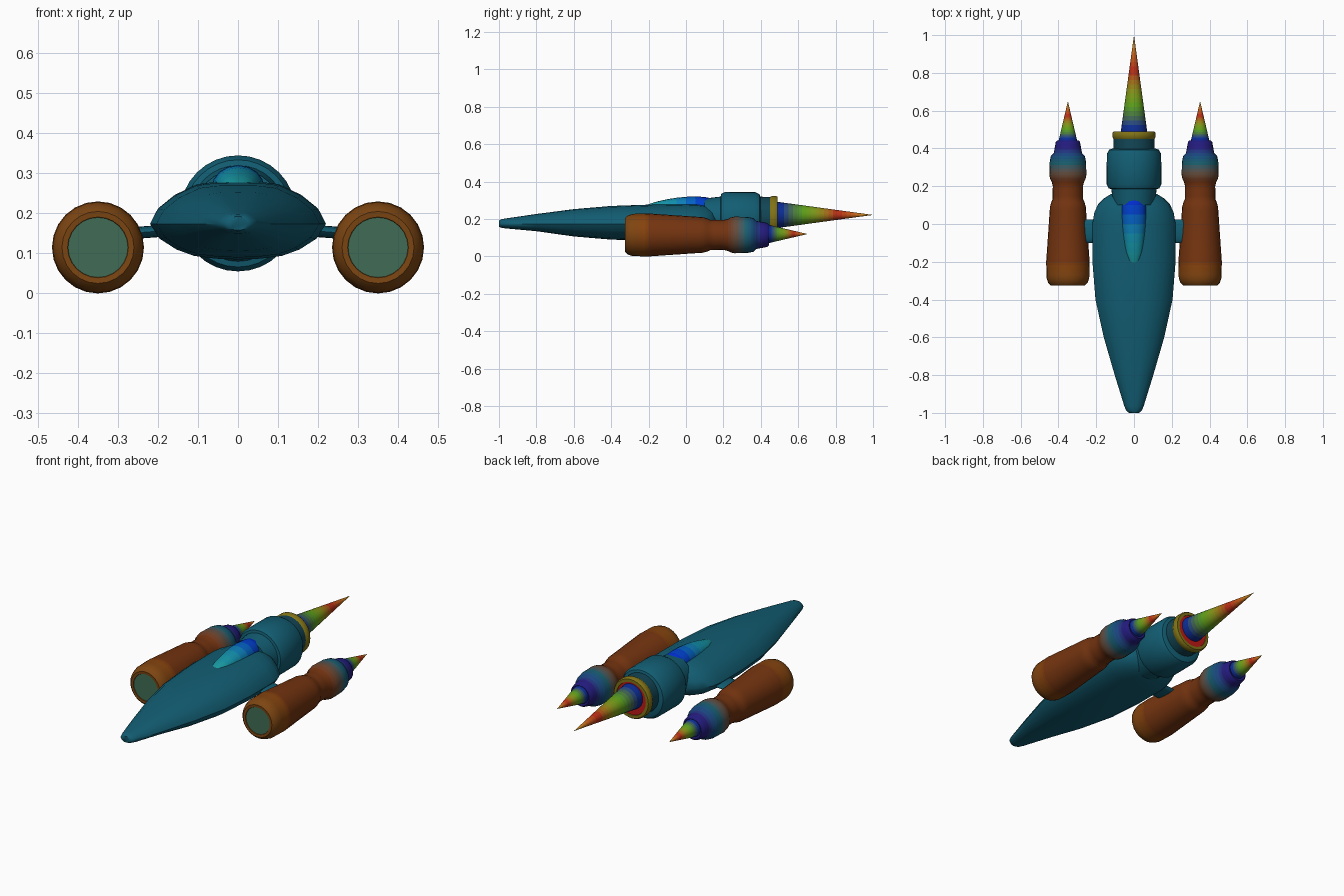
import bpy, bmesh
from math import sin, cos, pi, ceil

if "Cube" in bpy.data.objects:
    bpy.data.objects.remove(bpy.data.objects["Cube"])

TEAL = (0.006, 0.11, 0.17)
mats = {}


def material(rgb):
    key = tuple(round(c, 3) for c in rgb)
    if key not in mats:
        mats[key] = bpy.data.materials.new("paint")
        mats[key].diffuse_color = (*key, 1)
    return mats[key]


def gradient(stops, y):
    """Colour at y from a list of (y, rgb) stops."""
    if y <= stops[0][0]:
        return stops[0][1]
    for (a, ca), (b, cb) in zip(stops, stops[1:]):
        if y <= b:
            t = (y - a) / (b - a)
            return tuple(p + (q - p) * t for p, q in zip(ca, cb))
    return stops[-1][1]


def loft(name, rings, stops, angle=40):
    """Skin rings of points; each band is coloured by its mean y."""
    bm = bmesh.new()
    loops = [[bm.verts.new(p) for p in r] for r in rings]
    used = []

    def paint(face, y):
        m = material(gradient(stops, y))
        if m not in used:
            used.append(m)
        face.material_index = used.index(m)

    n = len(rings[0])
    for k in range(len(rings) - 1):
        y = (rings[k][0][1] + rings[k + 1][0][1]) / 2
        for i in range(n):
            j = (i + 1) % n
            paint(bm.faces.new((loops[k][i], loops[k][j], loops[k + 1][j], loops[k + 1][i])), y)
    for k in (0, -1):
        paint(bm.faces.new(loops[k]), rings[k][0][1])
    bmesh.ops.remove_doubles(bm, verts=bm.verts, dist=1e-5)
    bmesh.ops.recalc_face_normals(bm, faces=bm.faces)
    mesh = bpy.data.meshes.new(name)
    bm.to_mesh(mesh)
    bm.free()
    for m in used:
        mesh.materials.append(m)
    ob = bpy.data.objects.new(name, mesh)
    bpy.context.collection.objects.link(ob)
    bpy.ops.object.select_all(action='DESELECT')
    ob.select_set(True)
    bpy.context.view_layer.objects.active = ob
    bpy.ops.object.shade_smooth_by_angle(angle=angle * pi / 180)
    return ob


def lathe(name, profile, x, z, stops, n=24, step=0.02):
    """Turn a (y, r) profile about an axis along y; extra rings carry gradients."""
    pts = [profile[0]]
    for (ya, ra), (yb, rb) in zip(profile, profile[1:]):
        k = max(1, ceil(abs(yb - ya) / step)) if len(stops) > 1 else 1
        pts += [(ya + (yb - ya) * i / k, ra + (rb - ra) * i / k) for i in range(1, k + 1)]
    rings = [[(x + max(r, 1e-4) * cos(2 * pi * i / n), y, z + max(r, 1e-4) * sin(2 * pi * i / n))
              for i in range(n)] for y, r in pts]
    return loft(name, rings, stops)


# fuselage: flattened section scaled along the length (y, half width, bottom, top)
half = [(0, 1), (0.25, 0.99), (0.47, 0.93), (0.72, 0.68), (0.91, 0.36), (1, 0),
        (0.89, -0.42), (0.7, -0.72), (0.5, -0.9), (0.25, -0.98), (0, -1)]
section = half + [(-a, b) for a, b in half[-2:0:-1]]
stations = [(-1, .026, .158, .192), (-.99, .04, .154, .198), (-.965, .051, .15, .203),
            (-.8, .102, .135, .227), (-.6, .16, .107, .253), (-.4, .204, .09, .27),
            (-.2, .22, .085, .277), (0, .22, .086, .28), (.06, .21, .09, .279),
            (.105, .19, .1, .272), (.135, .16, .112, .262), (.16, .12, .13, .25)]
rings = []
for y, w, lo, hi in stations:
    mid = 0.174
    rings.append([(a * w, y, mid + b * (hi - mid if b > 0 else mid - lo)) for a, b in section])
loft("fuselage", rings, [(0, TEAL)], 50)

# cockpit canopy
rings = []
shape = [(-.205, .022, .277), (-.19, .034, .283), (-.15, .045, .295), (-.1, .053, .306),
         (-.05, .06, .314), (0, .065, .319), (.05, .066, .321), (.1, .064, .318),
         (.13, .06, .312), (.142, .054, .3)]
for y, w, top in shape:
    rings.append([(w * cos(2 * pi * i / 16), y, .263 + (top - .263) * sin(2 * pi * i / 16))
                  for i in range(16)])
loft("canopy", rings, [(-.2, (.01, .33, .35)), (-.06, (.005, .27, .42)),
                       (.06, (0, .06, .6)), (.14, (0, .01, .65))])

# main engine drum, nozzle, rim and exhaust bowl
lathe("engine_drum", [(.1, .11), (.185, .12), (.188, .134), (.21, .145), (.37, .144),
                      (.393, .132), (.4, .112), (.4, .08)], 0, .2, [(0, TEAL)], 32)
lathe("engine_nozzle", [(.38, .11), (.455, .108)], 0, .21, [(0, (.006, .06, .09))], 32)
lathe("nozzle_rim", [(.45, .1), (.45, .108), (.46, .114), (.482, .114), (.49, .108),
                     (.49, .092), (.475, .088)], 0, .21, [(0, (.22, .17, .008))], 32)
lathe("nozzle_bowl", [(.486, .093), (.43, .08), (.43, .0)], 0, .21, [(0, (.5, .01, .008))], 32)


def flame(name, x, z, y0, y1, r):
    colours = [(0, (.005, .006, .3)), (.16, (.004, .03, .3)), (.24, (.06, .15, .06)),
               (.34, (.1, .36, .01)), (.46, (.22, .32, .01)), (.66, (.5, .01, .008)),
               (.82, (.55, .12, .01)), (1, (.6, .36, .02))]
    stops = [(y0 + (y1 - y0) * t, c) for t, c in colours]
    lathe(name, [(y0, r), (y1, 0)], x, z, stops, 24, (y1 - y0) / 24)


flame("main_flame", 0, .222, .43, 1, .078)

# side pods with intakes, flames and struts
pod = [(-.31, .07), (-.325, .076), (-.326, .09), (-.312, .104), (-.285, .113), (-.2, .115),
       (-.1, .108), (.09, .095), (.115, .088), (.13, .081), (.2, .08), (.225, .086),
       (.24, .094), (.26, .098), (.33, .096), (.36, .09), (.375, .075), (.435, .064),
       (.443, .056), (.43, .0)]
pod_paint = [(-.32, (.2, .06, .006)), (-.22, (.24, .055, .004)), (-.19, (.18, .035, .005)),
             (.22, (.17, .033, .005)), (.265, (.13, .07, .04)), (.32, (.01, .12, .16)),
             (.36, (.008, .07, .2)), (.4, (.02, .012, .22)), (.44, (.015, .01, .2))]
for side, sx in (("left", -1), ("right", 1)):
    x, z = sx * .35, .115
    lathe(side + "_pod", pod, x, z, pod_paint)
    lathe(side + "_intake", [(-.322, .075), (-.31, .069), (-.25, .055), (-.25, .03)],
          x, z, [(-.32, (.05, .15, .09)), (-.3, (.01, .16, .13)), (-.25, (.004, .05, .05))])
    lathe(side + "_intake_hub", [(-.318, 0), (-.315, .018), (-.305, .032), (-.288, .042),
                                 (-.25, .044)], x, z, [(0, (.01, .28, .24))])
    flame(side + "_flame", x, .12, .42, .65, .054)
    strut = [[(sx * px, -.038 + .062 * cos(2 * pi * i / 16), pz + .015 * sin(2 * pi * i / 16))
              for i in range(16)] for px, pz in ((.17, .158), (.22, .154), (.3, .148))]
    loft(side + "_strut", strut, [(0, TEAL)])

for m in bpy.data.materials:
    if m.users and not m.is_grease_pencil:
        m.use_nodes = True
        m.node_tree.nodes["Principled BSDF"].inputs["Base Color"].default_value = m.diffuse_color
